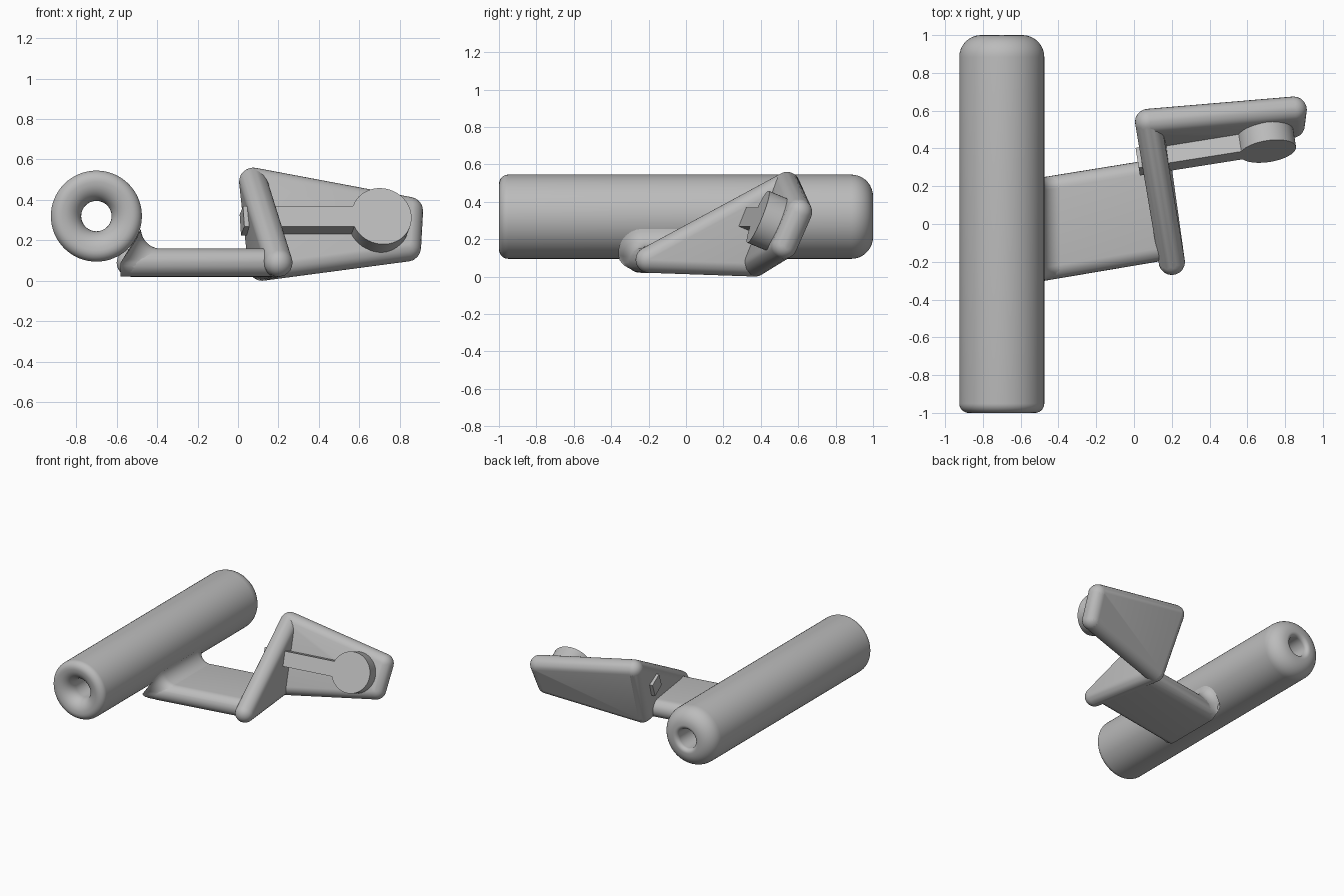
import bpy, bmesh, math
from mathutils import Vector

if "Cube" in bpy.data.objects:
    bpy.data.objects.remove(bpy.data.objects["Cube"])

grey = bpy.data.materials.new("plain_grey")
grey.diffuse_color = (0.5, 0.5, 0.5, 1)
grey.use_nodes = True
grey.node_tree.nodes["Principled BSDF"].inputs["Base Color"].default_value = grey.diffuse_color
R = 0.07  # half thickness of every rounded plate


def finish(name, bm, angle=35):
    bmesh.ops.recalc_face_normals(bm, faces=bm.faces[:])
    me = bpy.data.meshes.new(name)
    bm.to_mesh(me)
    bm.free()
    me.materials.append(grey)
    ob = bpy.data.objects.new(name, me)
    bpy.context.collection.objects.link(ob)
    bpy.ops.object.select_all(action='DESELECT')
    ob.select_set(True)
    bpy.context.view_layer.objects.active = ob
    bpy.ops.object.shade_smooth_by_angle(angle=math.radians(angle))
    return ob


def rounded_plate(name, corners):
    """Flat plate with fully round edges: hull of a ball at each corner."""
    bm = bmesh.new()
    for c in corners:
        ball = bmesh.ops.create_icosphere(bm, subdivisions=3, radius=R)
        bmesh.ops.translate(bm, verts=ball["verts"], vec=c)
    hull = bmesh.ops.convex_hull(bm, input=bm.verts[:])
    junk = {g for g in hull["geom_interior"] + hull["geom_unused"]
            if isinstance(g, bmesh.types.BMVert)}
    bmesh.ops.delete(bm, geom=list(junk), context='VERTS')
    finish(name, bm)


def bridge(bm, rings, closed=False):
    n = len(rings[0])
    pairs = list(zip(rings, rings[1:]))
    if closed:
        pairs.append((rings[-1], rings[0]))
    for a, b in pairs:
        for i in range(n):
            j = (i + 1) % n
            bm.faces.new((a[i], a[j], b[j], b[i]))


# Hollow handle tube, lathed around the y axis
def arc(r, y, rad, a0, a1, n=9):
    return [(r + rad * math.cos(math.radians(a0 + (a1 - a0) * i / n)),
             y + rad * math.sin(math.radians(a0 + (a1 - a0) * i / n)))
            for i in range(n + 1)]


profile = (arc(0.175, -0.95, 0.05, 0, -90) + arc(0.17, -0.905, 0.095, -90, -180)
           + arc(0.105, 0.97, 0.03, 180, 90) + arc(0.109, 0.884, 0.116, 90, 0))
bm = bmesh.new()
rings = []
for r, y in profile:
    rings.append([bm.verts.new((-0.70 + r * math.cos(t), y, 0.32 + r * math.sin(t)))
                  for t in (2 * math.pi * k / 64 for k in range(64))])
bridge(bm, rings, closed=True)
bmesh.ops.remove_doubles(bm, verts=bm.verts[:], dist=1e-5)
finish("handle_tube", bm)

# Three plates: flat arm, triangular fin, tilted back plate
top = (0.075, 0.54, 0.49)
low = (0.12, 0.37, 0.07)
rounded_plate("flat_arm", [(-0.53, -0.24, 0.09), (-0.53, 0.17, 0.09),
                           (0.12, 0.275, 0.09), (0.18, -0.12, 0.09)])
rounded_plate("triangular_fin", [top, low, (0.20, -0.20, 0.09)])
rounded_plate("back_plate", [top, low, (0.845, 0.605, 0.345), (0.835, 0.525, 0.165)])

# Flared fillet where the arm meets the handle
bm = bmesh.new()
rings = []
for k in range(11):
    q = math.radians(88 * k / 10)
    ax, d = -0.38 - 0.1 * math.sin(q), 0.1 * (1 - math.cos(q))
    ring = []
    for side in (1, -1):
        for i in range(17):
            a = math.radians(-90 + 180 * i / 16)
            ny, nz = side * math.cos(a), side * math.sin(a)
            x = ax - 0.1 * (1 - max(nz, 0))
            core = 0.18 + 0.16 * (x + 0.47) if side > 0 else -0.23 + 0.169 * (x + 0.47)
            rad = R - 0.001 + d * max(0, min(1, 0.4 + 0.6 * nz))
            ring.append(bm.verts.new((x, core + rad * ny, 0.09 + rad * nz)))
    rings.append(ring)
bridge(bm, rings)
bm.faces.new(rings[0])
bm.faces.new(rings[-1])
finish("arm_fillet", bm, 50)

# Keyhole-shaped raised lever on the back plate: round pad plus straight bar
u = Vector((0.988, 0.156, 0)).normalized()
v = Vector((-0.06, 0.375, 0.925)).normalized()
n = u.cross(v)
centre = Vector((0.71, 0.383, 0.315))
rad, half, length = 0.15, 0.055, 0.69
a0 = math.asin(half / rad)
outline = [(-length, half), (-length, -half)]
for i in range(41):
    a = -math.pi + a0 + (2 * math.pi - 2 * a0) * i / 40
    outline.append((rad * math.cos(a), rad * math.sin(a)))
bm = bmesh.new()
front, back = [[bm.verts.new(centre + u * p + v * (s + 0.005) - n * depth)
                for p, s in outline] for depth in (0, 0.115)]
bridge(bm, [front, back])
bm.faces.new(front)
bm.faces.new(back)
finish("raised_lever", bm, 30)
